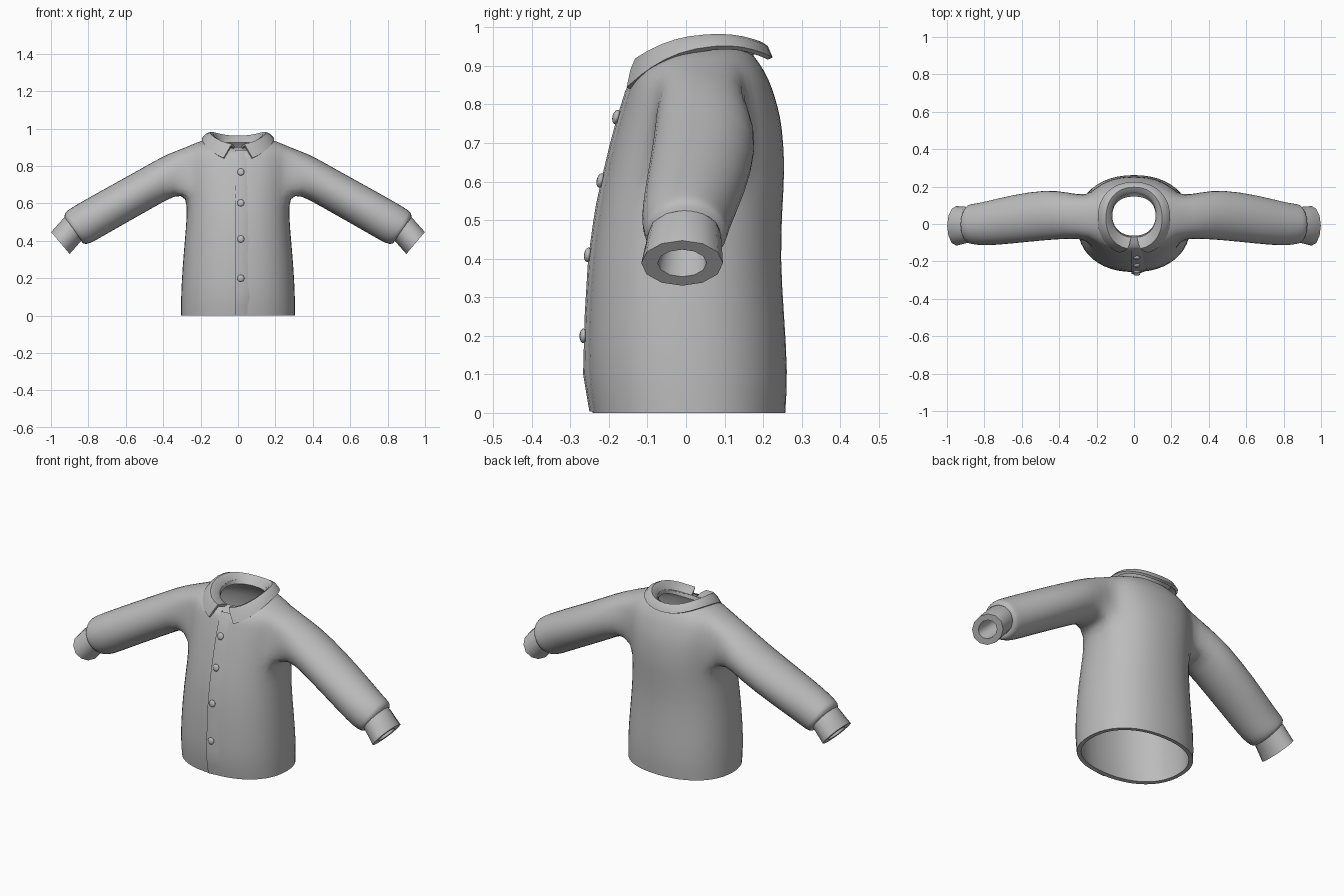
import bpy, bmesh, math

if "Cube" in bpy.data.objects:
    bpy.data.objects.remove(bpy.data.objects["Cube"])

grey = bpy.data.materials.new("cloth grey")
grey.diffuse_color = (0.5, 0.5, 0.5, 1)
grey.use_nodes = True
grey.node_tree.nodes["Principled BSDF"].inputs["Base Color"].default_value = grey.diffuse_color
SEG = 24


def spow(v, e=0.9):
    return math.copysign(abs(v) ** e, v)


def oval(hw, yf, yb, zf, zs, zb, a):
    """Point on a neck or body oval whose height differs at front, side and back."""
    s, c = math.sin(a), math.cos(a)
    z = zs + (zb - zf) / 2 * s + ((zb + zf) / 2 - zs) * s * s
    return (hw * spow(c), (yf + yb) / 2 + (yb - yf) / 2 * spow(s), z)


def tube_ring(top, bottom, yc, ry, n, side=1, scale=1.0, start=-math.pi / 2):
    """Tilted sleeve oval between a top and a bottom point in the xz plane."""
    cx, cz = (top[0] + bottom[0]) / 2, (top[1] + bottom[1]) / 2
    dx, dz = (top[0] - bottom[0]) / 2 * scale, (top[1] - bottom[1]) / 2 * scale
    pts = []
    for k in range(n):
        t = start + 2 * math.pi * k / n
        pts.append((side * (cx + dx * math.sin(t)), yc + ry * scale * math.cos(t),
                    cz + dz * math.sin(t)))
    return pts


def bridge(bm, a, b):
    n = len(a)
    for k in range(n):
        bm.faces.new((a[k], a[(k + 1) % n], b[(k + 1) % n], b[k]))


def make(name, bm):
    me = bpy.data.meshes.new(name)
    bm.to_mesh(me)
    bm.free()
    me.materials.append(grey)
    ob = bpy.data.objects.new(name, me)
    bpy.context.collection.objects.link(ob)
    return ob


def solidify(ob, thickness):
    m = ob.modifiers.new("thickness", "SOLIDIFY")
    m.thickness = thickness
    m.offset = -1


# Body rings: half width, front y, back y, front z, side z, back z
BODY = [
    (.307, -.245, .260, 0, 0, 0),
    (.308, -.262, .267, .10, .10, .10),
    (.300, -.258, .257, .25, .25, .25),
    (.287, -.249, .247, .40, .40, .40),
    (.276, -.231, .252, .53, .53, .53),
    (.275, -.211, .258, .62, .64, .62),
    (.280, -.192, .255, .70, .71, .70),
    (.285, -.173, .247, .77, .775, .77),
    (.285, -.157, .232, .82, .84, .82),
    (.265, -.145, .217, .86, .905, .865),
    (.200, -.125, .190, .885, .94, .91),
    (.118, -.070, .165, .90, .945, .94),
]
# Sleeve rings: top point, bottom point, centre y, half depth
SLEEVE = [
    ((.38, .868), (.335, .643), .045, .127),
    ((.50, .798), (.43, .588), .050, .138),
    ((.70, .688), (.61, .487), .025, .133),
    ((.86, .598), (.74, .412), .000, .120),
    ((.908, .568), (.79, .383), .000, .112),
    ((.928, .552), (.83, .378), .000, .108),
    ((.928, .526), (.836, .402), -.003, .094),
]

# Shirt body with sleeves growing out of the armholes
bm = bmesh.new()
rings = [[bm.verts.new(oval(*r, 2 * math.pi * j / SEG)) for j in range(SEG)] for r in BODY]
for i in range(len(rings) - 1):
    for j in range(SEG):
        armhole = 5 <= i < 9 and (j in (22, 23, 0, 1) or j in (10, 11, 12, 13))
        if not armhole:
            k = (j + 1) % SEG
            bm.faces.new((rings[i][j], rings[i][k], rings[i + 1][k], rings[i + 1][j]))
path = ([(5, j) for j in range(-2, 3)] + [(i, 2) for i in range(6, 10)]
        + [(9, j) for j in range(1, -3, -1)] + [(i, -2) for i in range(8, 5, -1)])
for side in (1, -1):
    prev = [rings[i][(j if side == 1 else 12 - j) % SEG] for i, j in path]
    for top, bottom, yc, ry in SLEEVE:
        pts = tube_ring(top, bottom, yc, ry, 16, side, start=-math.pi * 0.75)
        ring = [bm.verts.new(p) for p in pts]
        bridge(bm, prev, ring)
        prev = ring
bmesh.ops.recalc_face_normals(bm, faces=bm.faces)
bm.faces.ensure_lookup_table()
f = bm.faces[0]
c = f.calc_center_median()
if f.normal.x * c.x + f.normal.y * c.y < 0:
    bmesh.ops.reverse_faces(bm, faces=bm.faces)
shirt = make("shirt_body", bm)
sub = shirt.modifiers.new("smooth", "SUBSURF")
sub.levels = sub.render_levels = 1
solidify(shirt, .022)

# Cuffs: thick hollow bands
inner_end = ((.905, .535), (.815, .418), -.003, .088)
start = ((.930, .524), (.838, .400), -.004, .095)
end = ((.999, .447), (.900, .330), -.010, .106)
for side, label in ((1, "left"), (-1, "right")):
    bm = bmesh.new()
    loops = [[bm.verts.new(p) for p in tube_ring(*r, 12, side, s)]
             for r, s in ((inner_end, 1), (start, 1), (end, 1), (end, .6), (inner_end, .6))]
    for i in range(5):
        bridge(bm, loops[i], loops[(i + 1) % 5])
    bmesh.ops.recalc_face_normals(bm, faces=bm.faces)
    make(label + "_cuff", bm)

# Folded collar: neck edge, fold and outer edge, with a gap at the front
COLLAR = [
    ((.116, -.068, .163, .898, .940, .935), 6),
    ((.132, -.105, .180, .912, .968, .952), 8),
    ((.150, -.135, .197, .917, .980, .962), 11),
    ((.172, -.150, .212, .885, .970, .952), 15),
    ((.194, -.166, .225, .832, .945, .922), 21),
]
bm = bmesh.new()
N = 28
cols = []
for r, gap in COLLAR:
    a0, a1 = math.radians(-90 + gap), math.radians(270 - gap)
    cols.append([bm.verts.new(oval(*r, a0 + (a1 - a0) * k / N)) for k in range(N + 1)])
for a, b in zip(cols, cols[1:]):
    for k in range(N):
        bm.faces.new((a[k], b[k], b[k + 1], a[k + 1]))
bm.normal_update()
solidify(make("collar", bm), .014)


def front_y(z):
    for a, b in zip(BODY, BODY[1:]):
        if z <= b[3]:
            return a[1] + (b[1] - a[1]) * (z - a[3]) / (b[3] - a[3])
    return BODY[-1][1]


# Placket: overlapping front edge that fades into the body
bm = bmesh.new()
rows = []
for i in range(19):
    z = .003 + .882 * i / 18
    rows.append([bm.verts.new((x, front_y(z) + dy, z)) for x, dy in
                 ((-.014, .012), (-.014, -.005), (.0, -.005), (.035, -.001), (.07, .014))])
for a, b in zip(rows, rows[1:]):
    for k in range(4):
        bm.faces.new((a[k], a[k + 1], b[k + 1], b[k]))
make("placket", bm)

# Buttons
for i, z in enumerate((.768, .603, .41, .20)):
    bm = bmesh.new()
    bmesh.ops.create_uvsphere(bm, u_segments=12, v_segments=8, radius=1)
    ob = make("button_%d" % (i + 1), bm)
    slope = (front_y(z + .04) - front_y(z - .04)) / .08
    ob.location = (.015, front_y(z) - .007, z)
    ob.scale = (.019, .010, .019)
    ob.rotation_euler.x = -math.atan(slope)

# Apply modifiers, then smooth while keeping hems and cuffs crisp
for ob in bpy.data.objects:
    ob.select_set(True)
bpy.context.view_layer.objects.active = shirt
bpy.ops.object.convert(target='MESH')
bpy.ops.object.shade_smooth_by_angle(angle=math.radians(42))
